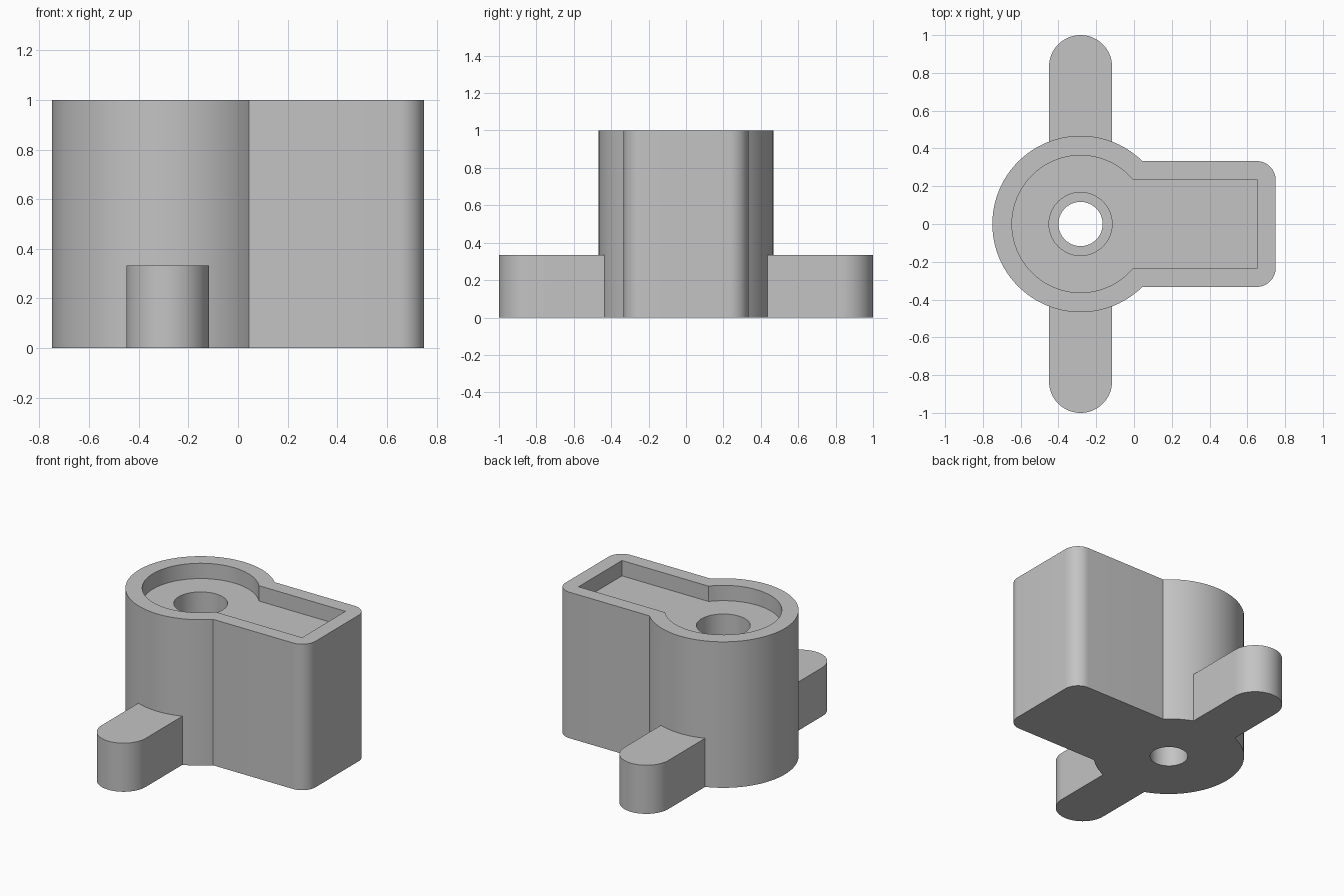
import bpy, bmesh
from math import sin, cos, asin, pi, radians

cube = bpy.data.objects.get("Cube")
if cube:
    bpy.data.objects.remove(cube, do_unlink=True)

grey = bpy.data.materials.new("plain grey")
grey.use_nodes = True
colour = (0.55, 0.55, 0.55, 1)
grey.diffuse_color = colour
grey.node_tree.nodes["Principled BSDF"].inputs["Base Color"].default_value = colour

HUB_X = -0.283      # axis of the round end
HEIGHT = 1.0
POCKET_FLOOR = 0.895
TAB_TOP = 0.333


def arc(cx, cy, r, start, end, steps):
    """Points along an arc, both ends included."""
    return [(cx + r * cos(start + (end - start) * i / steps),
             cy + r * sin(start + (end - start) * i / steps)) for i in range(steps + 1)]


def prism(name, outline, z0, z1):
    """Upright solid made from a flat outline."""
    bm = bmesh.new()
    base = bm.faces.new([bm.verts.new((x, y, z0)) for x, y in outline])
    top = bmesh.ops.extrude_face_region(bm, geom=[base])["geom"]
    verts = [v for v in top if isinstance(v, bmesh.types.BMVert)]
    bmesh.ops.translate(bm, verts=verts, vec=(0, 0, z1 - z0))
    bmesh.ops.recalc_face_normals(bm, faces=bm.faces[:])
    mesh = bpy.data.meshes.new(name)
    bm.to_mesh(mesh)
    bm.free()
    mesh.materials.append(grey)
    obj = bpy.data.objects.new(name, mesh)
    bpy.context.collection.objects.link(obj)
    return obj


def keyhole(r, half_width, end_x, corner):
    """Round end joined to a straight arm, with optional rounded arm corners."""
    a = asin(half_width / r)
    pts = arc(HUB_X, 0, r, a, 2 * pi - a, 72)
    if corner:
        cx, cy = end_x - corner, half_width - corner
        return pts + arc(cx, -cy, corner, -pi / 2, 0, 12) + arc(cx, cy, corner, 0, pi / 2, 12)
    return pts + [(end_x, -half_width), (end_x, half_width)]


def circle(r):
    return arc(HUB_X, 0, r, 0, 2 * pi, 64)[:-1]


def combine(target, other, operation):
    """Apply a boolean and discard the second solid."""
    mod = target.modifiers.new("join", "BOOLEAN")
    mod.operation, mod.object, mod.solver = operation, other, "EXACT"
    bpy.context.view_layer.objects.active = target
    bpy.ops.object.modifier_apply(modifier=mod.name)
    bpy.data.objects.remove(other, do_unlink=True)


# Main body with a round end and a square arm
body = prism("housing_body", keyhole(0.467, 0.333, 0.75, 0.1), 0, HEIGHT)

# Round-ended side tabs, front and back
for side in (-1, 1):
    tip = [(x, y * side) for x, y in arc(HUB_X, 0.833, 0.167, 0, pi, 32)]
    root = [(HUB_X - 0.167, 0.35 * side), (HUB_X + 0.167, 0.35 * side)]
    combine(body, prism("side_tab", tip + root, 0, TAB_TOP), "UNION")

# Shallow top pocket, deep counterbore and through hole
combine(body, prism("pocket_cutter", keyhole(0.363, 0.235, 0.65, 0), POCKET_FLOOR, 1.2), "DIFFERENCE")
combine(body, prism("counterbore_cutter", circle(0.167), 0.3, 1.2), "DIFFERENCE")
combine(body, prism("hole_cutter", circle(0.117), -0.2, 1.2), "DIFFERENCE")

# Smooth curved walls, keep crisp edges
bpy.ops.object.select_all(action="DESELECT")
body.select_set(True)
bpy.context.view_layer.objects.active = body
bpy.ops.object.shade_smooth_by_angle(angle=radians(30))
